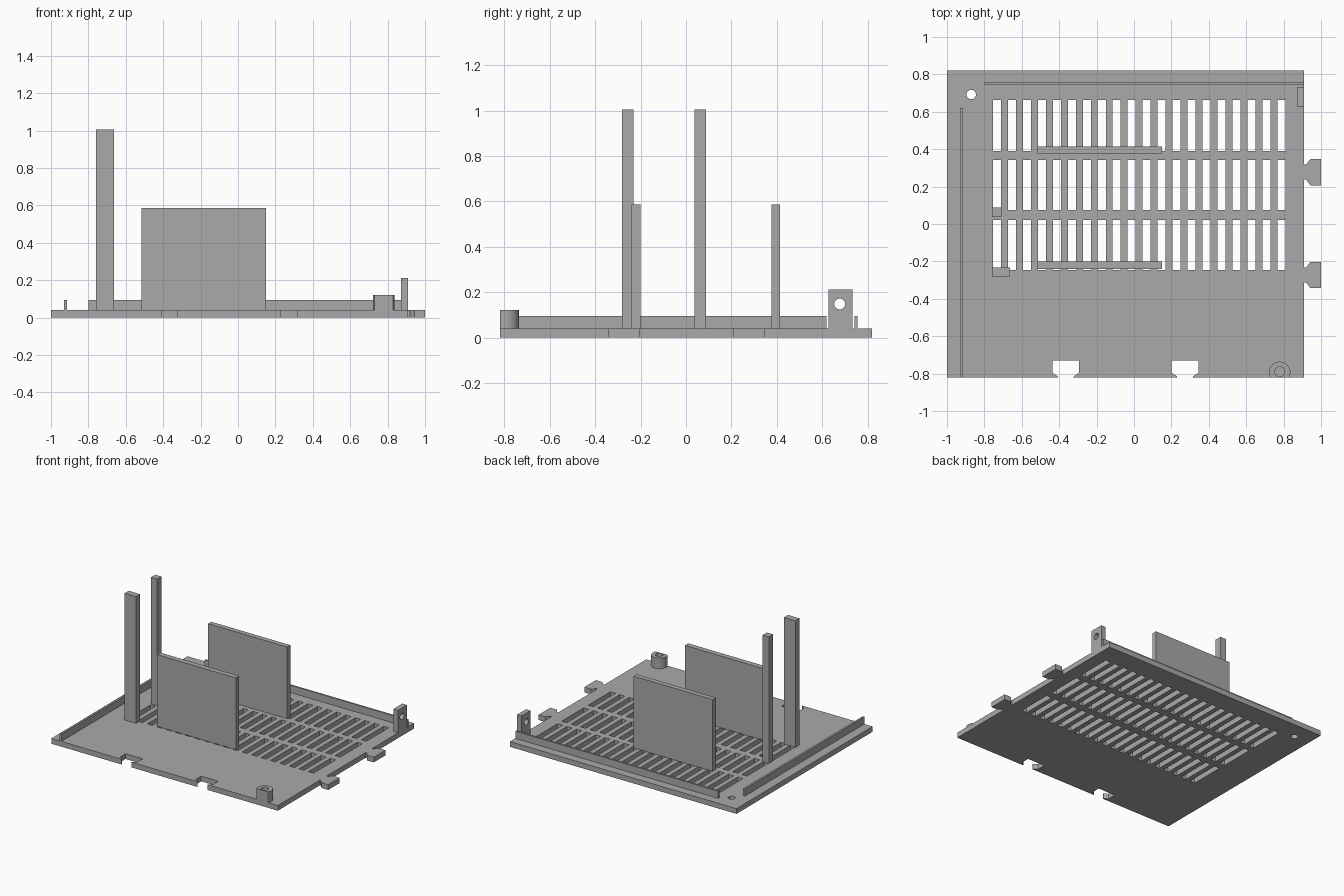
import bpy, bmesh
from math import cos, sin, pi
from mathutils import Matrix

old = bpy.data.objects.get("Cube")
if old:
    bpy.data.objects.remove(old)

grey = bpy.data.materials.new("plain grey")
grey.use_nodes = True
COLOUR = (0.4, 0.4, 0.4, 1)
grey.diffuse_color = COLOUR
grey.node_tree.nodes["Principled BSDF"].inputs["Base Color"].default_value = COLOUR


def rect(x0, x1, y0, y1):
    return [(x0, y0), (x1, y0), (x1, y1), (x0, y1)]


def circle(cx, cy, r, n=32):
    return [(cx + r * cos(2 * pi * i / n), cy + r * sin(2 * pi * i / n)) for i in range(n)]


def extrude(name, loops, low, high, turn=None):
    """Fill an outline with holes and extrude it from low to high."""
    curve = bpy.data.curves.new(name, "CURVE")
    curve.dimensions = "2D"
    curve.fill_mode = "BOTH"
    curve.extrude = (high - low) / 2
    for loop in loops:
        spline = curve.splines.new("POLY")
        spline.points.add(len(loop) - 1)
        for point, (x, y) in zip(spline.points, loop):
            point.co = (x, y, 0, 1)
        spline.use_cyclic_u = True
    helper = bpy.data.objects.new(name + " outline", curve)
    bpy.context.collection.objects.link(helper)
    bpy.context.view_layer.update()
    graph = bpy.context.evaluated_depsgraph_get()
    mesh = bpy.data.meshes.new_from_object(helper.evaluated_get(graph))
    bpy.data.objects.remove(helper)

    bm = bmesh.new()
    bm.from_mesh(mesh)
    bmesh.ops.remove_doubles(bm, verts=bm.verts, dist=0.0001)
    bmesh.ops.translate(bm, verts=bm.verts, vec=(0, 0, (low + high) / 2))
    if turn:
        bmesh.ops.transform(bm, matrix=turn, verts=bm.verts)
    bmesh.ops.recalc_face_normals(bm, faces=bm.faces)
    for face in bm.faces:
        face.smooth = False
    bm.to_mesh(mesh)
    bm.free()
    mesh.materials.clear()
    mesh.materials.append(grey)
    obj = bpy.data.objects.new(name, mesh)
    bpy.context.collection.objects.link(obj)
    return obj


LEFT, RIGHT, FRONT, BACK, TOP = -1.0, 0.91, -0.82, 0.82, 0.04

# Base outline: dovetail notches in the front edge, dovetail tabs on the side
outline = [(LEFT, FRONT)]
for c in (-0.365, 0.273):
    outline += [(c - 0.042, FRONT), (c - 0.042, -0.815), (c - 0.072, -0.795), (c - 0.072, -0.73),
                (c + 0.072, -0.73), (c + 0.072, -0.795), (c + 0.042, -0.815), (c + 0.042, FRONT)]
outline.append((RIGHT, FRONT))
for c in (-0.273, 0.277):
    outline += [(RIGHT, c - 0.04), (0.92, c - 0.04), (0.943, c - 0.07), (1, c - 0.07),
                (1, c + 0.07), (0.943, c + 0.07), (0.92, c + 0.04), (RIGHT, c + 0.04)]
outline += [(RIGHT, BACK), (LEFT, BACK)]

# Ventilation slots and the corner screw hole
holes = [circle(-0.87, 0.692, 0.025)]
for low, high in ((-0.245, 0.022), (0.075, 0.342), (0.39, 0.662)):
    for i in range(20):
        x = -0.754 + i * 0.08
        holes.append(rect(x, x + 0.043, low, high))
extrude("base_plate", [outline] + holes, 0, TOP)

# Rails, card walls and tall posts standing on the base
for name, sides, height in (
    ("left_rail", (-0.93, -0.915, FRONT, 0.62), 0.095),
    ("back_rail", (-0.8, RIGHT, 0.742, 0.756), 0.095),
    ("back_wall", (-0.515, 0.15, 0.377, 0.415), 0.587),
    ("front_wall", (-0.515, 0.15, -0.24, -0.2), 0.587),
    ("back_post", (-0.76, -0.708, 0.037, 0.088), 1.005),
    ("front_post", (-0.76, -0.663, -0.282, -0.232), 1.005),
):
    extrude(name, [rect(*sides)], TOP, height)

# Screw boss, trimmed flush with the front edge
ring = [(x, max(y, FRONT)) for x, y in circle(0.779, -0.793, 0.057, 48)]
boss = extrude("screw_boss", [ring, circle(0.779, -0.79, 0.027, 16)], TOP, 0.122)

# Upright bracket with a screw hole: its outline is drawn in y and z
upright = Matrix(((0, 0, 1, 0), (1, 0, 0, 0), (0, 1, 0, 0), (0, 0, 0, 1)))
bracket = extrude("screw_bracket", [rect(0.627, 0.733, TOP, 0.213), circle(0.677, 0.148, 0.024)],
                  0.872, RIGHT, upright)

# Smooth the round surfaces while keeping edges sharp
for obj in (boss, bracket):
    bpy.ops.object.select_all(action="DESELECT")
    obj.select_set(True)
    bpy.context.view_layer.objects.active = obj
    bpy.ops.object.shade_smooth_by_angle()
